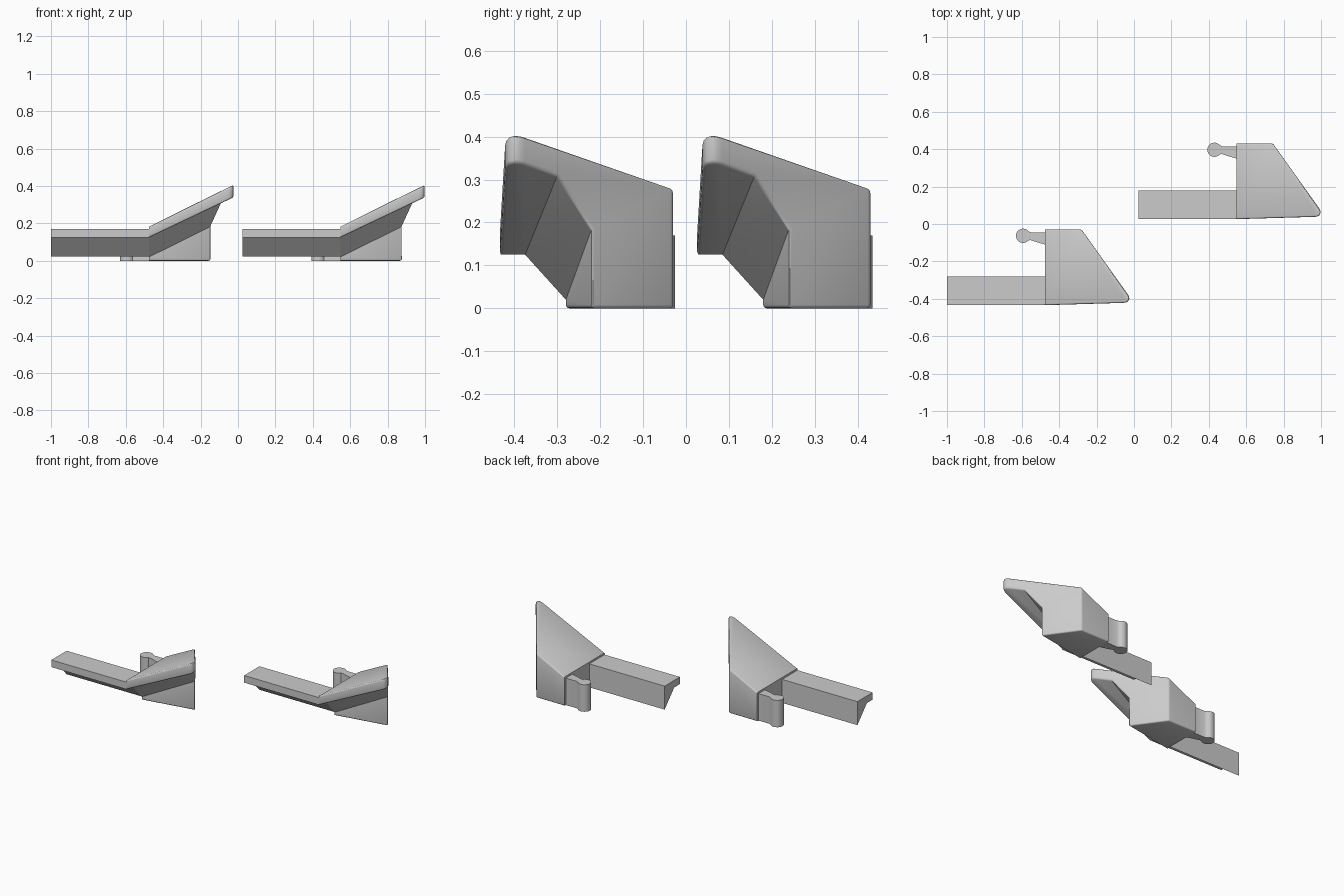
import bpy, bmesh, math
from mathutils import Vector

cube = bpy.data.objects.get("Cube")
if cube:
    bpy.data.objects.remove(cube)

grey = bpy.data.materials.new("plain_grey")
grey.use_nodes = True
grey.diffuse_color = (0.6, 0.6, 0.6, 1)
grey.node_tree.nodes["Principled BSDF"].inputs["Base Color"].default_value = grey.diffuse_color

OFFSETS = {"left": Vector((1.023, 0.46, 0)), "right": Vector((0, 0, 0))}
JOINT_X = -0.475


def loft(ring_a, ring_b):
    """Closed solid between two matching rings."""
    bm = bmesh.new()
    a = [bm.verts.new(p) for p in ring_a]
    b = [bm.verts.new(p) for p in ring_b]
    n = len(a)
    for i in range(n):
        j = (i + 1) % n
        bm.faces.new((a[i], a[j], b[j], b[i]))
    bm.faces.new(a)
    bm.faces.new(b)
    bmesh.ops.recalc_face_normals(bm, faces=bm.faces)
    bm.normal_update()
    return bm


def place(bm, name):
    """One mesh, shared by both pieces."""
    mesh = bpy.data.meshes.new(name)
    bm.to_mesh(mesh)
    bm.free()
    mesh.materials.append(grey)
    for side, offset in OFFSETS.items():
        ob = bpy.data.objects.new(f"{side}_{name}", mesh)
        ob.location = offset
        bpy.context.collection.objects.link(ob)
    bpy.ops.object.select_all(action='DESELECT')
    ob.select_set(True)
    bpy.context.view_layer.objects.active = ob
    bpy.ops.object.shade_smooth_by_angle(angle=math.radians(35))


# Straight bar with a lip and sloped underside
section = [(-0.432, 0.17), (-0.432, 0.125), (-0.375, 0.125), (-0.28, 0.022), (-0.28, 0.17)]
place(loft([(-1, y, z) for y, z in section],
           [(JOINT_X, y, z) for y, z in section]), "bar")

# Rising wedge: joint section lofted to a slanted outer wall
joint = [(-0.434, 0.182), (-0.434, 0.125), (-0.375, 0.125), (-0.28, 0.02),
         (-0.28, 0), (-0.03, 0), (-0.03, 0.182)]
wall = [(-0.42, 0.416), (-0.42, 0.35), (-0.30, 0.309), (-0.22, 0.184),
        (-0.22, 0), (-0.03, 0), (-0.03, 0.28)]


def wall_x(y):
    return -0.28 - (y + 0.03) * 0.714


bm = loft([(JOINT_X, y, z) for y, z in joint], [(wall_x(y), y, z) for y, z in wall])

# Round the tip, then soften the outer edges
tip = [e for e in bm.edges if all(v.co.x > -0.05 for v in e.verts)]
bmesh.ops.bevel(bm, geom=tip, offset=0.055, segments=6, profile=0.5, affect='EDGES')
bm.normal_update()
outer = [e for e in bm.edges
         if e.calc_face_angle_signed(0) > math.radians(25)
         and not all(v.co.x < JOINT_X + 0.001 for v in e.verts)]
bmesh.ops.bevel(bm, geom=outer, offset=0.008, segments=3, profile=0.5,
                affect='EDGES', clamp_overlap=True)
place(bm, "wedge")

# Hook: round knob on a flared neck
HOOK_TOP = 0.17
cx, cy, r = -0.593, -0.063, 0.038
outline = [(JOINT_X, -0.11), (-0.53, -0.094), (-0.553, -0.086)]
for i in range(25):
    t = math.radians(-40 - i * 280 / 24)
    outline.append((cx + r * math.cos(t), cy + r * math.sin(t)))
outline += [(-0.55, -0.045), (JOINT_X, -0.045)]
place(loft([(x, y, 0) for x, y in outline],
           [(x, y, HOOK_TOP) for x, y in outline]), "hook")
